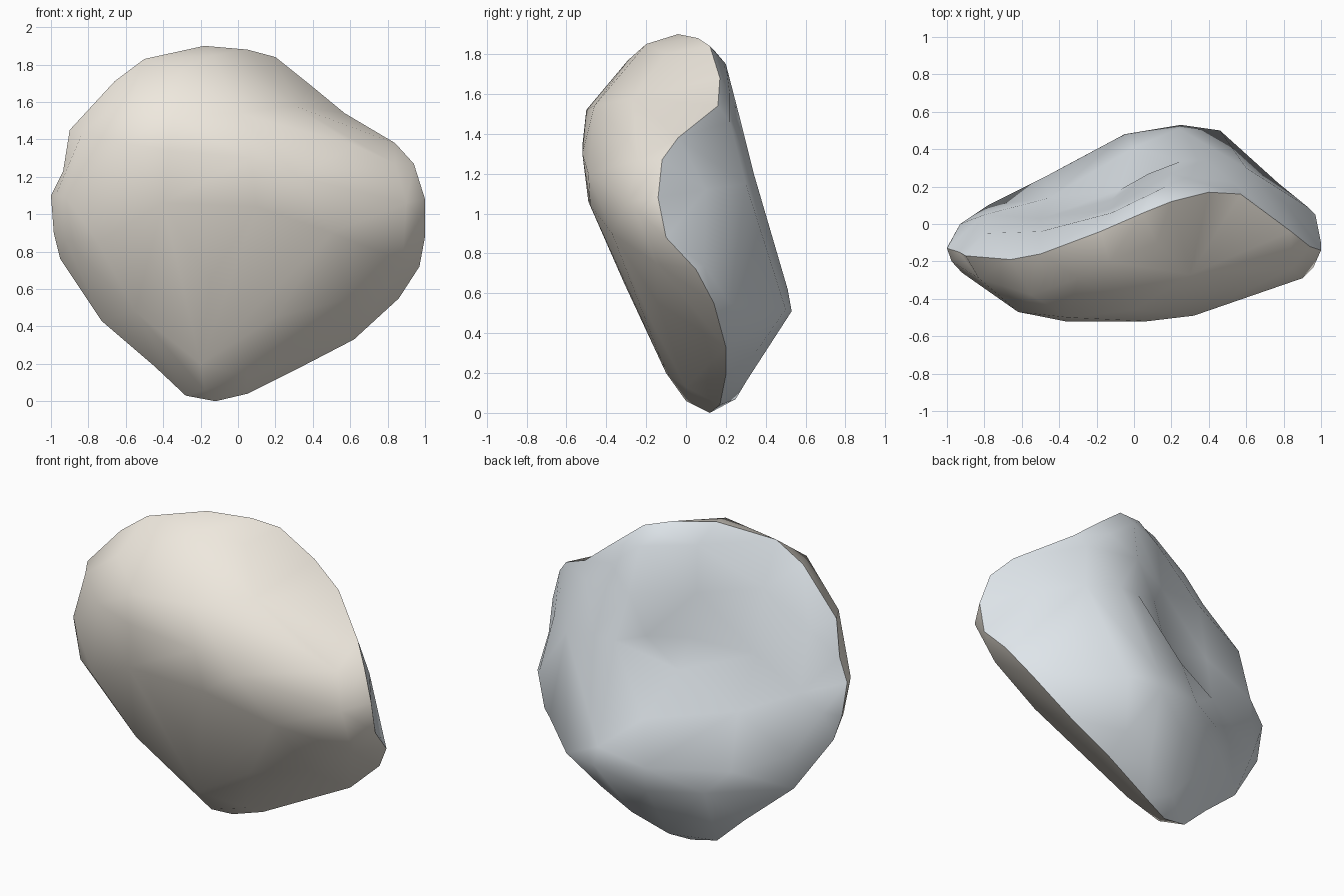
import bpy, bmesh
from mathutils import Vector
from mathutils.geometry import delaunay_2d_cdt

if "Cube" in bpy.data.objects:
    bpy.data.objects.remove(bpy.data.objects["Cube"])

# rim of the boulder: x, z, depth y
RIM = [(-.18, 1.9, -.04), (.05, 1.88, .06), (.2, 1.84, .12), (.4, 1.68, .17), (.57, 1.54, .16),
       (.84, 1.38, -.04), (.94, 1.27, -.12), (1, 1.08, -.14), (1, .88, -.1), (.97, .72, .05),
       (.86, .55, .14), (.62, .33, .2), (.35, .19, .2), (.05, .04, .17), (-.12, 0, .12),
       (-.28, .03, .1), (-.45, .19, .08), (-.73, .43, .0), (-.95, .76, -.07), (-.985, .9, -.1),
       (-1, 1.1, -.13), (-.935, 1.23, -.15), (-.9, 1.45, -.17), (-.66, 1.71, -.19), (-.5, 1.83, -.16)]

# front face: broad brow above a flat slope to the foot
FRONT = [(-.62, 1.38, -.47), (-.37, 1.34, -.52), (.07, 1.3, -.52), (.32, 1.2, -.49), (.9, 1.06, -.29),
         (-.35, 1.52, -.5), (.0, 1.54, -.46), (-.55, 1.66, -.38), (-.3, 1.77, -.29), (-.13, 1.85, -.2),
         (.12, 1.8, -.1), (.3, 1.58, -.27), (.62, 1.37, -.29), (.84, 1.27, -.24), (.96, 1.0, -.23),
         (-.4, 1.06, -.49), (.1, 1.04, -.48), (.5, .9, -.37), (.88, .75, -.15), (.6, .55, -.14),
         (-.15, .65, -.31), (.2, .45, -.17), (-.2, .2, -.1), (-.18, .06, 0), (.05, .13, .0),
         (-.55, .48, -.2), (-.75, .85, -.33), (-.92, 1.09, -.26), (-.83, 1.44, -.29), (-.92, .86, -.21),
         (-.975, 1.1, -.2)]

# back face: ridge dropping to a jutting knee and ledge, hollow beside it
BACK = [(.08, 1.82, .14), (.17, 1.75, .2), (.25, 1.2, .335), (.24, .62, .51), (.25, .51, .53),
        (.46, .52, .5), (.6, 1.15, .3), (.82, 1.12, .1), (.93, .74, .09), (.77, .55, .22),
        (-.05, .56, .48), (-.02, .38, .41), (-.06, .07, .25), (-.12, 1.24, .13), (-.13, 1.5, .08),
        (.0, .82, .41), (-.45, .88, .14), (-.5, 1.2, .03), (-.5, 1.58, -.04), (-.8, 1.05, .05),
        (-.35, .42, .32), (-.48, .56, .25), (-.12, 1.78, .06), (.34, .29, .34), (.38, 1.2, .34),
        (-.93, .95, .0), (-.8, 1.4, -.05), (.36, 1.6, .22), (.53, 1.46, .22), (.08, 1.25, .27),
        (.15, .17, .31), (-.78, .68, .1), (.2, 1.48, .27), (-.08, 1.05, .18)]


def side(bm, rim_verts, inner, convex):
    """Triangulate the rim together with one side's inner points."""
    pts = RIM + inner
    verts = rim_verts + [bm.verts.new((x, y, z)) for x, z, y in inner]
    flat = [Vector(p[:2]) for p in pts]
    out = delaunay_2d_cdt(flat, [], [list(range(len(RIM)))], 1, 1e-5)
    tris = [[out[3][i][0] for i in f] for f in out[2]]
    if convex:
        make_convex(tris, flat, [v.co for v in verts])
    return [bm.faces.new([verts[i] for i in t]) for t in tris]


def make_convex(tris, flat, co):
    """Swap shared diagonals that form a valley on the front."""
    def area(a, b, c):
        return (flat[b] - flat[a]).cross(flat[c] - flat[a])
    r = len(RIM)
    for _ in range(400):
        swapped = False
        edges = {(t[k], t[k - 2]): (n, t[k - 1]) for n, t in enumerate(tris) for k in range(3)}
        for (a, b), (n, c) in edges.items():
            if (b, a) not in edges:
                continue
            m, d = edges[(b, a)]
            # skip thin or non-convex quads and rim-only triangles
            ca, cb = area(c, d, a), area(c, d, b)
            if ca * cb >= 0 or min(abs(ca), abs(cb)) < .004:
                continue
            if c < r and d < r and (a < r or b < r):
                continue
            s = ca / (ca - cb)
            u = area(a, b, c) / (area(a, b, c) - area(a, b, d))
            if co[c].lerp(co[d], u).y < co[a].lerp(co[b], s).y - 1e-4:
                sign = area(a, b, c)
                new = [[c, d, a], [d, c, b]]
                tris[n], tris[m] = [t if area(*t) * sign > 0 else t[::-1] for t in new]
                swapped = True
                break
        if not swapped:
            return


bm = bmesh.new()
rim_verts = [bm.verts.new((x, y, z)) for x, z, y in RIM]
side(bm, rim_verts, FRONT, True)
for f in side(bm, rim_verts, BACK, False):
    f.material_index = 1
bmesh.ops.recalc_face_normals(bm, faces=bm.faces[:])
for f in bm.faces:
    f.smooth = True
for e in bm.edges:
    if all(v in rim_verts for v in e.verts):
        e.smooth = False

mesh = bpy.data.meshes.new("boulder")
bm.to_mesh(mesh)
bm.free()
boulder = bpy.data.objects.new("boulder", mesh)
bpy.context.collection.objects.link(boulder)

# warm front, cool back
for name, col in (("warm_stone", (.86, .81, .73, 1)), ("cool_stone", (.74, .79, .83, 1))):
    mat = bpy.data.materials.new(name)
    mat.diffuse_color = col
    mat.use_nodes = True
    mat.node_tree.nodes["Principled BSDF"].inputs["Base Color"].default_value = mat.diffuse_color
    mesh.materials.append(mat)
